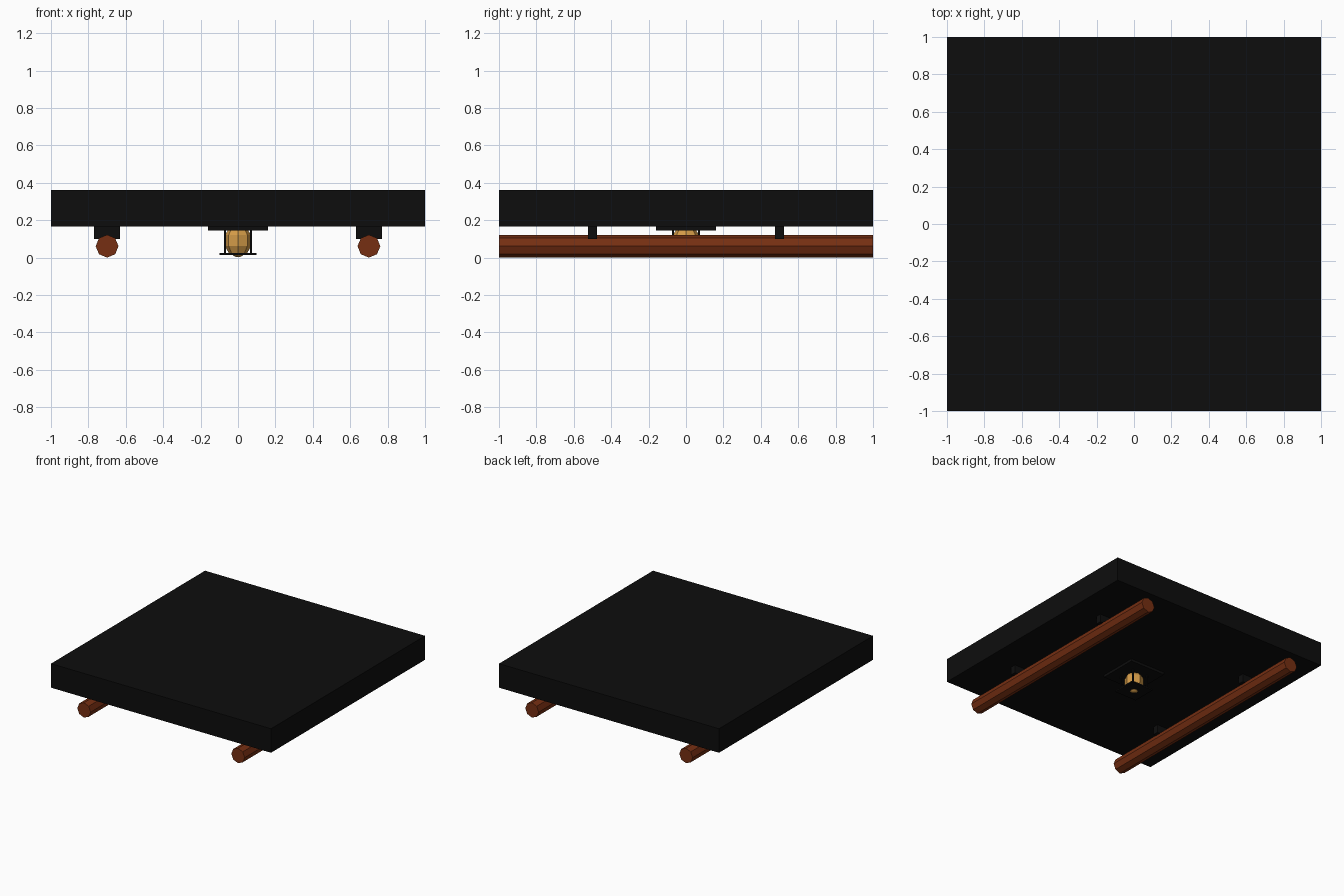
import bpy, bmesh, math
from mathutils import Matrix

if "Cube" in bpy.data.objects:
    bpy.data.objects.remove(bpy.data.objects["Cube"])


def material(name, rgb):
    m = bpy.data.materials.new(name)
    m.diffuse_color = (*rgb, 1)
    m.use_nodes = True
    m.node_tree.nodes["Principled BSDF"].inputs["Base Color"].default_value = m.diffuse_color
    return m


BLACK = material("black", (0.004, 0.004, 0.004))
RUST = material("rust_brown", (0.18, 0.028, 0.006))
AMBER = material("amber_glass", (0.66, 0.33, 0.065))


def finish(name, bm, mat):
    bmesh.ops.recalc_face_normals(bm, faces=bm.faces)
    me = bpy.data.meshes.new(name)
    bm.to_mesh(me)
    bm.free()
    me.materials.append(mat)
    ob = bpy.data.objects.new(name, me)
    bpy.context.collection.objects.link(ob)
    return ob


def box(name, x, y, z0, z1, sx, sy, mat):
    bm = bmesh.new()
    bmesh.ops.create_cube(bm, size=1, matrix=Matrix.Translation((x, y, (z0 + z1) / 2))
                          @ Matrix.Diagonal((sx, sy, z1 - z0, 1)))
    return finish(name, bm, mat)


def pipe(name, x, mat):
    # octagonal rod along y with a corner pointing up
    bm = bmesh.new()
    bmesh.ops.create_cone(bm, cap_ends=True, segments=8, radius1=0.061, radius2=0.061, depth=2,
                          matrix=Matrix.Translation((x, 0, 0.0615)) @ Matrix.Rotation(math.pi / 2, 4, 'X'))
    return finish(name, bm, mat)


def lathe(name, profile, sides, mat):
    bm = bmesh.new()
    rings = [[bm.verts.new((r * math.cos(a), r * math.sin(a), z))
              for a in (2 * math.pi * i / sides for i in range(sides))] for r, z in profile]
    for lo, hi in zip(rings, rings[1:]):
        for i in range(sides):
            j = (i + 1) % sides
            bm.faces.new((lo[i], lo[j], hi[j], hi[i]))
    bm.faces.new(rings[0])
    bm.faces.new(rings[-1])
    bmesh.ops.remove_doubles(bm, verts=bm.verts, dist=1e-5)
    return finish(name, bm, mat)


# ceiling slab
box("ceiling_slab", 0, 0, 0.166, 0.363, 2, 2, BLACK)

# pipes and their hangers
for side in (-1, 1):
    pipe("pipe", side * 0.7, RUST)
    for y in (-0.5, 0.5):
        box("pipe_bracket", side * 0.7, y, 0.1, 0.166, 0.14, 0.048, BLACK)

# caged lamp
box("lamp_base", 0, 0, 0.145, 0.166, 0.32, 0.32, BLACK)
lathe("lamp_bulb", [(0.012, 0.004), (0.05, 0.026), (0.07, 0.062), (0.07, 0.122), (0.055, 0.145)], 8, AMBER)
for x in (-0.07, 0.07):
    for y in (-0.07, 0.07):
        box("cage_bar", x, y, 0.02, 0.146, 0.01, 0.01, BLACK)
box("cage_bottom", 0, 0, 0.014, 0.025, 0.2, 0.2, BLACK)
